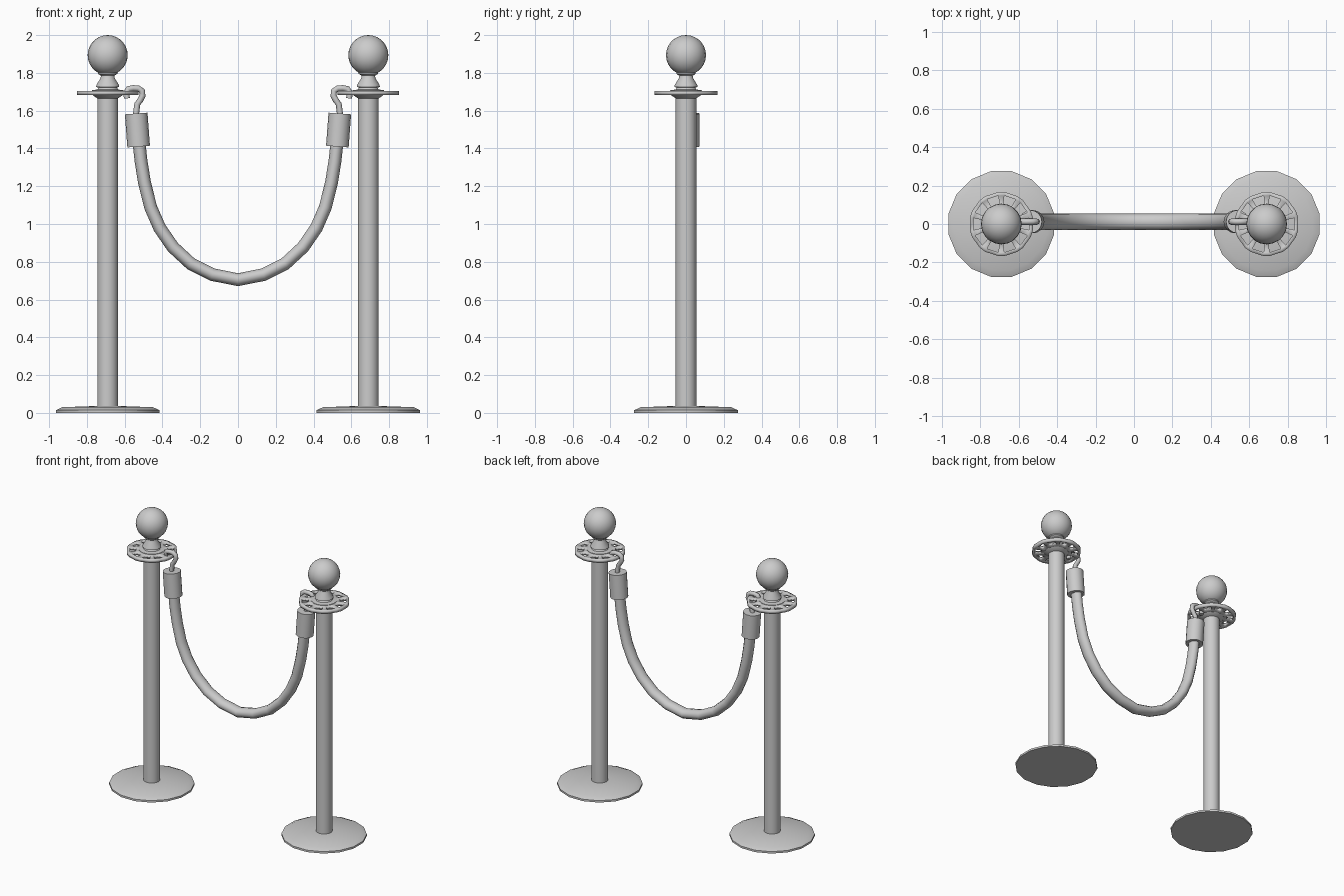
import bpy, bmesh, math
from mathutils import Vector

old = bpy.data.objects.get("Cube")
if old:
    bpy.data.objects.remove(old)

grey = bpy.data.materials.new("plain_grey")
grey.use_nodes = True
GREY = (0.6, 0.6, 0.6, 1)
grey.diffuse_color = GREY
grey.node_tree.nodes["Principled BSDF"].inputs["Base Color"].default_value = GREY

POST_X = 0.69
ROPE_Y = 0.012


def finish(name, bm, angle=35):
    bmesh.ops.recalc_face_normals(bm, faces=bm.faces)
    mesh = bpy.data.meshes.new(name)
    bm.to_mesh(mesh)
    bm.free()
    ob = bpy.data.objects.new(name, mesh)
    bpy.context.collection.objects.link(ob)
    mesh.materials.append(grey)
    bpy.ops.object.select_all(action="DESELECT")
    ob.select_set(True)
    bpy.context.view_layer.objects.active = ob
    bpy.ops.object.shade_smooth_by_angle(angle=math.radians(angle))
    return ob


def lathe(name, profile, sides, x=0, angle=35):
    """Closed turned solid from (radius, z) pairs."""
    bm = bmesh.new()
    rings = []
    for r, z in profile:
        turn = [(i + 0.5) * math.tau / sides for i in range(sides)]
        rings.append([bm.verts.new((x + r * math.cos(a), r * math.sin(a), z)) for a in turn])
    for low, high in zip(rings, rings[1:]):
        for i in range(sides):
            j = (i + 1) % sides
            bm.faces.new((low[i], low[j], high[j], high[i]))
    bm.faces.new(rings[0][::-1])
    bm.faces.new(rings[-1])
    return finish(name, bm, angle)


def tube(name, path, rx, ry, sides):
    """Sweep an oval section along a path of (x, z) pairs."""
    bm = bmesh.new()
    pts = [Vector((x, ROPE_Y, z)) for x, z in path]
    rings = []
    for k, p in enumerate(pts):
        t = (pts[min(k + 1, len(pts) - 1)] - pts[max(k - 1, 0)]).normalized()
        side = Vector((-t.z, 0, t.x))
        ring = []
        for i in range(sides):
            a = i * math.tau / sides
            ring.append(bm.verts.new(p + side * rx * math.cos(a) + Vector((0, ry * math.sin(a), 0))))
        rings.append(ring)
    for a, b in zip(rings, rings[1:]):
        for i in range(sides):
            j = (i + 1) % sides
            bm.faces.new((a[i], a[j], b[j], b[i]))
    bm.faces.new(rings[0][::-1])
    bm.faces.new(rings[-1])
    return finish(name, bm, 50)


def slotted_disc(name, x, slots=10):
    """Flat ring with windows, thickened by a modifier."""
    bm = bmesh.new()
    turn = []
    for k in range(slots):
        mid = k * math.tau / slots
        turn += [mid - 0.21, mid + 0.21]
    n = len(turn)
    rings = [[bm.verts.new((x + r * math.cos(a), r * math.sin(a), 1.705)) for a in turn]
             for r in (0.04, 0.105, 0.148, 0.167)]
    for band, (a, b) in enumerate(zip(rings, rings[1:])):
        for i in range(n):
            if band == 1 and i % 2 == 0:
                continue
            j = (i + 1) % n
            bm.faces.new((a[i], b[i], b[j], a[j]))
    ob = finish(name, bm)
    solid = ob.modifiers.new("thickness", "SOLIDIFY")
    solid.thickness = 0.022
    solid.offset = -1 if ob.data.polygons[0].normal.z > 0 else 1


# Posts, with their turned tops
for side, s in (("right", -1), ("left", 1)):
    x = s * POST_X
    lathe(side + "_base", [(0.28, 0), (0.28, 0.014), (0.245, 0.03), (0.05, 0.037)], 16, x, 30)
    lathe(side + "_pole", [(0.055, 0.03), (0.055, 1.69)], 20, x)
    slotted_disc(side + "_slotted_disc", x)
    lathe(side + "_hub", [(0.055, 1.665), (0.085, 1.685), (0.085, 1.708), (0.055, 1.712),
                          (0.05, 1.722), (0.062, 1.726), (0.06, 1.737), (0.038, 1.772),
                          (0.036, 1.785), (0.052, 1.795), (0.052, 1.805), (0.04, 1.815)], 20, x)
    bm = bmesh.new()
    bmesh.ops.create_uvsphere(bm, u_segments=20, v_segments=14, radius=0.106)
    bmesh.ops.translate(bm, verts=bm.verts, vec=(x, 0, 1.894))
    finish(side + "_ball", bm)

    # Hook through the disc window, and the rope's end sleeve
    hook = [(0.588, 1.665), (0.592, 1.695), (0.58, 1.715), (0.555, 1.719), (0.528, 1.718),
            (0.508, 1.705), (0.505, 1.68), (0.518, 1.655), (0.533, 1.635), (0.541, 1.575)]
    tube(side + "_hook", [(s * px, z) for px, z in hook], 0.016, 0.016, 8)
    tube(side + "_sleeve", [(s * 0.539, 1.585), (s * 0.526, 1.41)], 0.06, 0.06, 16)

# Hanging rope, one half mirrored to the other
half = [(0.135, 0.732), (0.25, 0.79), (0.345, 0.878), (0.415, 0.98),
        (0.463, 1.09), (0.495, 1.22), (0.513, 1.33), (0.525, 1.44)]
path = [(-x, z) for x, z in half[::-1]] + [(0, 0.705)] + half
tube("rope", path, 0.034, 0.042, 12)
